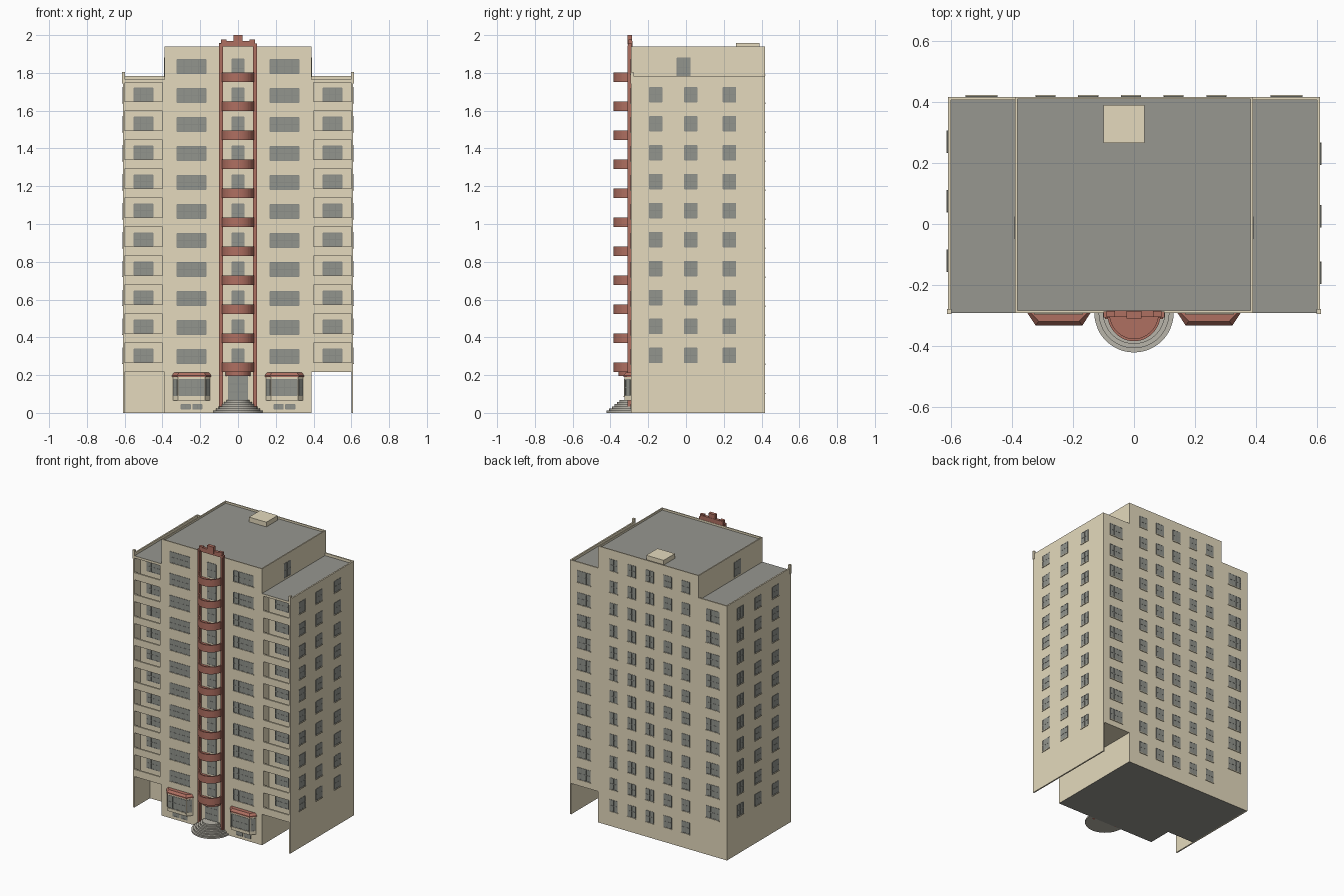
import bpy, bmesh, math
from mathutils import Matrix, Vector

cube = bpy.data.objects.get("Cube")
if cube:
    bpy.data.objects.remove(cube, do_unlink=True)


def material(name, r, g, b):
    m = bpy.data.materials.new(name)
    m.use_nodes = True
    m.diffuse_color = (r, g, b, 1)
    m.node_tree.nodes["Principled BSDF"].inputs["Base Color"].default_value = (r, g, b, 1)
    return m


BEIGE = material("beige wall", 0.78, 0.70, 0.51)
GREY = material("roof grey", 0.31, 0.31, 0.28)
GLASS = material("window glass", 0.29, 0.30, 0.27)
FRAME = material("window frame", 0.26, 0.27, 0.245)
RED = material("brick red", 0.43, 0.16, 0.12)
STONE = material("step stone", 0.48, 0.46, 0.40)

FLOOR = 0.1534                      # storey height
FRONT, BACK, SIDE, CORE = -0.291, 0.417, 0.61, 0.39
PASSAGE, RECESS = -0.12, -0.225     # walls behind the ground passage and the balconies


class Part:
    """Collects boxes and prisms in one mesh object."""
    def __init__(self, name, *mats):
        self.name, self.mats, self.bm = name, mats, bmesh.new()

    def box(self, x0, x1, y0, y1, z0, z1, frame=Matrix()):
        size = Matrix.Diagonal((abs(x1 - x0), abs(y1 - y0), abs(z1 - z0), 1))
        mid = Matrix.Translation(((x0 + x1) / 2, (y0 + y1) / 2, (z0 + z1) / 2))
        bmesh.ops.create_cube(self.bm, size=1, matrix=frame @ mid @ size)

    def prism(self, pts, z0, z1, top=None):
        low = [self.bm.verts.new((x, y, z0)) for x, y in pts]
        high = [self.bm.verts.new((x, y, z1)) for x, y in (top or pts)]
        n = len(pts)
        self.bm.faces.new(low[::-1])
        self.bm.faces.new(high)
        for i in range(n):
            j = (i + 1) % n
            self.bm.faces.new((low[i], low[j], high[j], high[i]))

    def finish(self, rule=None):
        bmesh.ops.recalc_face_normals(self.bm, faces=self.bm.faces)
        if rule:
            for f in self.bm.faces:
                f.material_index = rule(f)
        me = bpy.data.meshes.new(self.name)
        self.bm.to_mesh(me)
        self.bm.free()
        for m in self.mats:
            me.materials.append(m)
        bpy.context.scene.collection.objects.link(bpy.data.objects.new(self.name, me))


def facing(origin, degrees):
    """Local axes: along the wall, up, outward."""
    a = math.radians(degrees)
    n, u, z = Vector((math.cos(a), math.sin(a), 0)), Vector((-math.sin(a), math.cos(a), 0)), Vector((0, 0, 1))
    m = Matrix((u, z, n)).transposed().to_4x4()
    m.translation = origin
    return m


def arc(r, steps=24, stretch=1.0):
    return [(r * math.cos(math.pi * i / steps), FRONT - r * stretch * math.sin(math.pi * i / steps))
            for i in range(steps + 1)]


def grey_flat(f):
    return 1 if abs(f.normal.z) > 0.9 else 0


panes, frames, sills = Part("window_panes", GLASS), Part("window_frames", FRAME), Part("window_sills", BEIGE)


def window(x, y, z, degrees, w, h, cols, sill=True, rows=2):
    m = facing((x, y, z), degrees)
    a, b, t = w / 2, h / 2, 0.002
    panes.box(-a, a, -b, b, -0.001, 0.001, m)
    for i in range(cols + 1):
        u = -a + w * i / cols
        frames.box(u - t, u + t, -b, b, 0, 0.0022, m)
    for i in range(rows + 1):
        v = -b + h * i / rows
        frames.box(-a, a, v - t, v + t, 0, 0.0022, m)
    if sill:
        sills.box(-a - 0.003, a + 0.003, -b - 0.007, -b - 0.002, 0, 0.005, m)


# Central tower, with grey roof and underside
tower = Part("central_tower", BEIGE, GREY)
tower.box(-CORE, CORE, FRONT, BACK, 0, 1.926)
tower.finish(grey_flat)

parapet = Part("tower_parapet", BEIGE)
for s in (-1, 1):
    parapet.box(s * CORE, s * (CORE - 0.008), FRONT, BACK, 1.92, 1.939)
for y in (FRONT, BACK - 0.008):
    parapet.box(-CORE, CORE, y, y + 0.008, 1.92, 1.939)
parapet.finish()

hatch = Part("roof_hatch", BEIGE)
hatch.box(-0.1, 0.035, 0.265, 0.39, 1.92, 1.959)
hatch.finish()

# Wings with recessed balconies; one stands over an open passage
for s, side in ((-1, "right"), (1, "left")):
    inner, outer = s * CORE, s * (SIDE - 0.01)
    block = Part(side + "_wing", BEIGE, GREY)
    block.box(inner, outer, RECESS, BACK, 0.217, 1.76)
    if s < 0:
        block.box(inner, outer, PASSAGE, BACK, 0, 0.217)
    block.finish(lambda f: 1 if f.normal.z < -0.9 and f.calc_center_median().z < 0.1 else 0)
    roof = Part(side + "_wing_roof", BEIGE, GREY)
    roof.box(inner, outer, FRONT, BACK - 0.01, 1.75, 1.766)
    roof.finish(lambda f: 1 if f.normal.z > 0.9 else 0)
    wall = Part(side + "_outer_wall", BEIGE)
    wall.box(outer, s * SIDE, FRONT, BACK, 0, 1.784)
    wall.box(inner, outer, BACK - 0.01, BACK, 1.75, 1.784)
    wall.box(s * 0.598, s * 0.613, FRONT - 0.004, FRONT + 0.012, 1.745, 1.806)
    wall.finish()
    rails = Part(side + "_wing_balconies", BEIGE)
    rails.box(inner, s * 0.4, FRONT, RECESS, 0.217, 1.755)
    for k in range(10):
        z = 0.217 + k * FLOOR
        rails.box(inner, outer, FRONT, RECESS, z, z + 0.01)
        rails.box(inner, outer, FRONT, FRONT + 0.012, z, z + 0.05)
    rails.finish()
    # Wing windows, roof door
    for k in range(10):
        z = 0.304 + k * FLOOR
        window(s * 0.5, RECESS, z, -90, 0.1, 0.07, 3, False)
        window(s * 0.5, BACK, z, 90, 0.1, 0.08, 3)
        for y in ((-0.16, 0.025, 0.23) if s > 0 else (-0.12, 0.075, 0.27)):
            window(s * SIDE, y, z, 0 if s > 0 else 180, 0.068, 0.078, 2)
    window(inner, -0.012, 1.83, 0 if s > 0 else 180, 0.07, 0.1, 2, False)

# Tower windows, front and back
for k in range(11):
    z = 0.299 + k * FLOOR
    for s in (-1, 1):
        window(s * 0.247, FRONT, z, -90, 0.154, 0.075, 4)
    window(0, FRONT, z - 0.01, -90, 0.066, 0.1, 2, False)
for k in range(12):
    for i in range(5):
        window(-0.29 + i * 0.14, BACK, 0.146 + k * FLOOR, 90, 0.06, 0.078, 2)

# Red pilasters and crown
trim = Part("red_pilasters", RED)
for s in (-1, 1):
    trim.box(s * 0.08, s * 0.1, FRONT - 0.015, FRONT + 0.005, 0, 1.955)
    trim.box(s * 0.085, s * 0.095, FRONT - 0.02, FRONT, 0, 1.945)
    trim.box(s * 0.062, s * 0.09, FRONT - 0.014, FRONT + 0.006, 1.95, 1.977)
trim.box(-0.09, 0.09, FRONT - 0.012, FRONT + 0.008, 1.94, 1.97)
trim.box(-0.025, 0.025, FRONT - 0.018, FRONT + 0.006, 1.95, 2.0)
trim.finish()

# Round balconies
rounds = Part("round_balconies", RED)
for k in range(11):
    z = 0.217 + k * FLOOR
    rounds.prism(arc(0.086, stretch=1.06), z, z + 0.01)
    rounds.prism(arc(0.088, stretch=1.06) + arc(0.08, stretch=1.06)[::-1], z, z + 0.05)
rounds.prism(arc(0.066), 0.195, 0.218)
rounds.finish()

# Entrance steps and door
steps = Part("entrance_steps", STONE)
for i in range(6):
    steps.prism(arc(0.13 - i * 0.014), i * 0.0115, (i + 1) * 0.0115)
steps.finish()
window(0, FRONT, 0.132, -90, 0.1, 0.126, 2, False, 3)

# Bay windows with red roofs, vents beneath
bays, bay_roofs = Part("bay_windows", BEIGE), Part("bay_roofs", RED)


def bay_plan(cx, half, depth, slant=0.027):
    return [(cx - half, FRONT), (cx - half + slant, FRONT - depth),
            (cx + half - slant, FRONT - depth), (cx + half, FRONT)]


for s in (-1, 1):
    cx = s * 0.246
    bays.prism(bay_plan(cx, 0.099, 0.034), 0.065, 0.19)
    bay_roofs.prism(bay_plan(cx, 0.104, 0.041), 0.19, 0.198)
    bay_roofs.prism(bay_plan(cx, 0.104, 0.041), 0.198, 0.213, bay_plan(cx, 0.093, 0.028))
    window(cx, FRONT - 0.034, 0.134, -90, 0.135, 0.086, 4)
    for t in (-1, 1):
        window(cx + t * 0.0855, FRONT - 0.017, 0.134, -90 + t * 51.5, 0.03, 0.086, 1, False)
        window(cx + t * 0.031, FRONT, 0.033, -90, 0.05, 0.024, 2, False, 1)
bays.finish()
bay_roofs.finish()

for part in (panes, frames, sills):
    part.finish()
